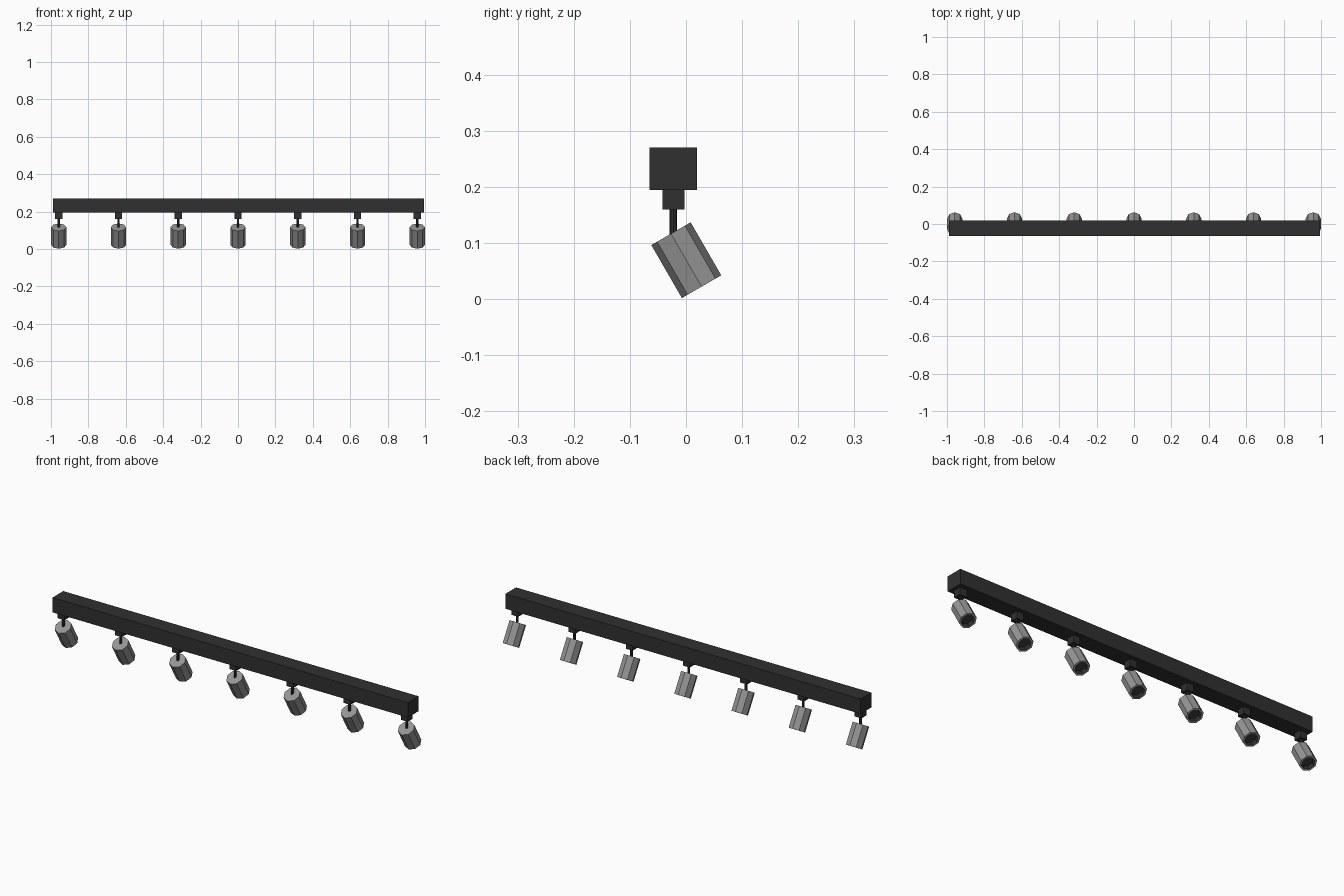
import bpy
import bmesh
from math import radians, pi
from mathutils import Matrix, Vector

cube = bpy.data.objects.get("Cube")
if cube:
    bpy.data.objects.remove(cube, do_unlink=True)


def material(name, value):
    m = bpy.data.materials.new(name)
    m.use_nodes = True
    color = (value, value, value, 1)
    m.diffuse_color = color
    m.node_tree.nodes["Principled BSDF"].inputs["Base Color"].default_value = color
    return m


black = material("matte black", 0.03)
grey = material("metal grey", 0.3)


def finish(name, bm, mats):
    bmesh.ops.recalc_face_normals(bm, faces=bm.faces)
    mesh = bpy.data.meshes.new(name)
    bm.to_mesh(mesh)
    bm.free()
    for m in mats:
        mesh.materials.append(m)
    obj = bpy.data.objects.new(name, mesh)
    bpy.context.collection.objects.link(obj)
    return obj


def box(name, low, high):
    low, high = Vector(low), Vector(high)
    bm = bmesh.new()
    place = Matrix.Translation((low + high) / 2) @ Matrix.Diagonal((*(high - low), 1))
    bmesh.ops.create_cube(bm, size=1, matrix=place)
    return finish(name, bm, [black])


def prism(bm, radius, depth, sides=8):
    bmesh.ops.create_cone(bm, cap_ends=True, segments=sides, radius1=radius,
                          radius2=radius, depth=depth)


def lamp_head(name, x):
    # Octagonal can, open at the lower end with a dark recess
    bm = bmesh.new()
    prism(bm, 0.0405, 0.109)
    bm.faces.ensure_lookup_table()
    mouth = min(bm.faces, key=lambda f: f.calc_center_median().z)
    bmesh.ops.inset_region(bm, faces=[mouth], thickness=0.01)
    well = bmesh.ops.extrude_face_region(bm, geom=[mouth])["geom"]
    bmesh.ops.translate(bm, vec=(0, 0, 0.02),
                        verts=[v for v in well if isinstance(v, bmesh.types.BMVert)])
    if mouth.is_valid:
        bmesh.ops.delete(bm, geom=[mouth], context="FACES_ONLY")
    for f in bm.faces:
        inside = all(v.co.xy.length < 0.035 for v in f.verts)
        f.material_index = 1 if inside else 0
    obj = finish(name, bm, [grey, black])
    obj.location = (x, 0.0005, 0.0695)
    obj.rotation_euler.x = radians(30)


# Ceiling rail
box("rail", (-0.99, -0.065, 0.195), (0.995, 0.02, 0.27))

# Seven spotlights, each with a mount, a stem and a tilted head
for i in range(7):
    x = (i - 3) * 0.3195
    box(f"mount_{i + 1}", (x - 0.019, -0.042, 0.16), (x + 0.019, -0.003, 0.196))
    bm = bmesh.new()
    prism(bm, 0.0065, 0.05)
    stem = finish(f"stem_{i + 1}", bm, [black])
    stem.location = (x, -0.0225, 0.137)
    lamp_head(f"lamp_head_{i + 1}", x)
